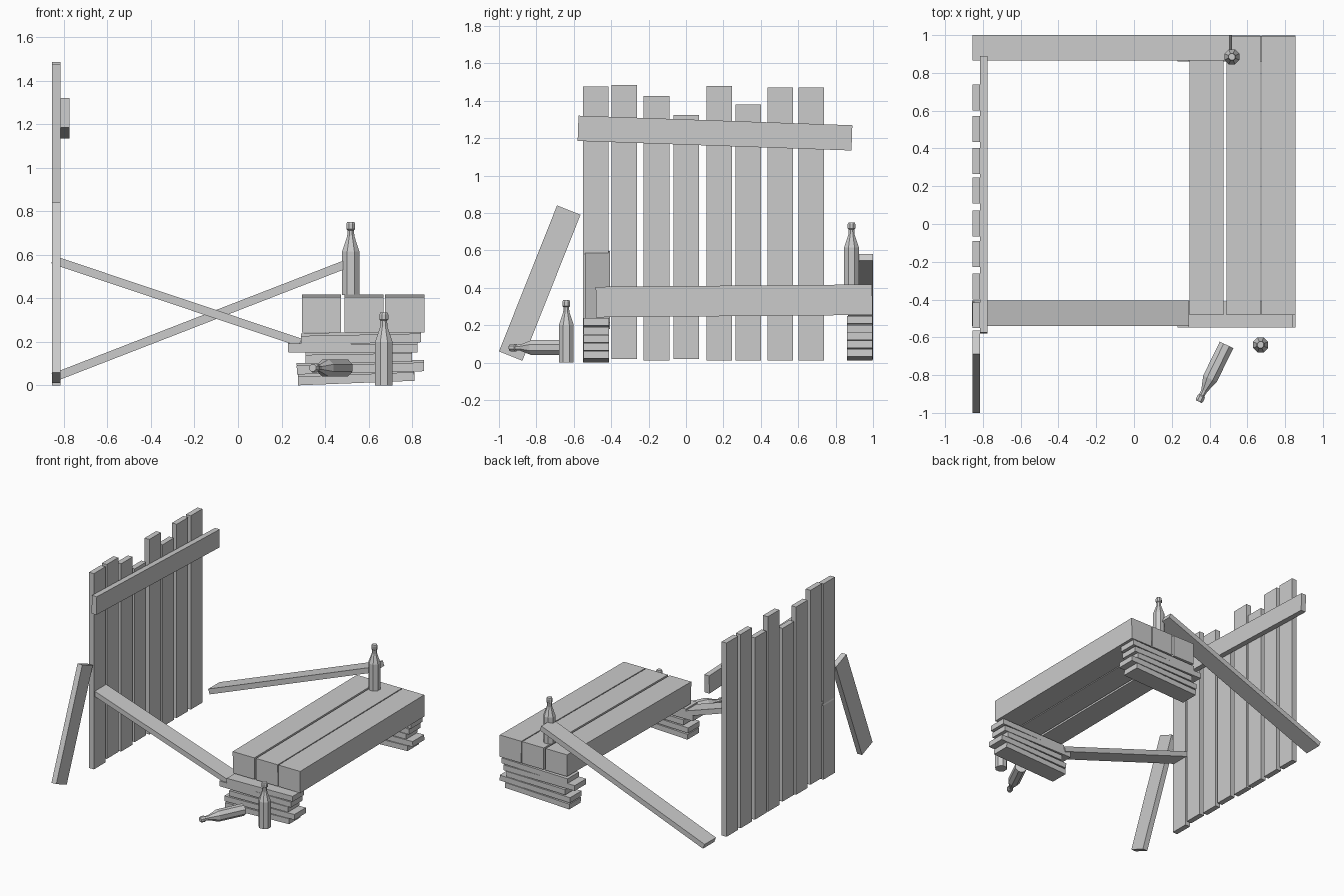
import bpy
import bmesh
from math import radians, cos, sin, pi, atan2
from mathutils import Vector

cube = bpy.data.objects.get("Cube")
if cube:
    bpy.data.objects.remove(cube, do_unlink=True)

GREY = (0.6, 0.6, 0.6, 1.0)
mat = bpy.data.materials.new("plain grey")
mat.use_nodes = True
mat.diffuse_color = GREY
mat.node_tree.nodes["Principled BSDF"].inputs["Base Color"].default_value = GREY


def finish(name, bm):
    bmesh.ops.recalc_face_normals(bm, faces=bm.faces)
    mesh = bpy.data.meshes.new(name)
    bm.to_mesh(mesh)
    bm.free()
    mesh.materials.append(mat)
    obj = bpy.data.objects.new(name, mesh)
    bpy.context.scene.collection.objects.link(obj)
    return obj


def plank(name, center, size, rot=(0, 0, 0)):
    """Box with the given centre, size and rotation in degrees."""
    bm = bmesh.new()
    bmesh.ops.create_cube(bm, size=1)
    bmesh.ops.scale(bm, vec=size, verts=bm.verts)
    obj = finish(name, bm)
    obj.location = center
    obj.rotation_euler = [radians(a) for a in rot]
    return obj


# Bottle profile: radius, height
BOTTLE = [(0.043, 0), (0.043, 0.2), (0.018, 0.27), (0.016, 0.297),
          (0.022, 0.302), (0.022, 0.325), (0.018, 0.335)]
SIDES = 8


def bottle(name, base, axis=(0, 0, 1)):
    bm = bmesh.new()
    rings = []
    for r, z in BOTTLE:
        angles = [2 * pi * (i + 0.5) / SIDES for i in range(SIDES)]
        rings.append([bm.verts.new((r * cos(a), r * sin(a), z)) for a in angles])
    for low, high in zip(rings, rings[1:]):
        for i in range(SIDES):
            j = (i + 1) % SIDES
            bm.faces.new((low[i], low[j], high[j], high[i]))
    bm.faces.new(rings[0][::-1])
    bm.faces.new(rings[-1])
    obj = finish(name, bm)
    obj.location = base
    obj.rotation_euler = Vector(axis).to_track_quat('Z', 'Y').to_euler()
    return obj


# Fence boards: y centre, bottom, top
boards = [(-0.483, 0.0, 1.475), (-0.33, 0.02, 1.485), (-0.158, 0.01, 1.425),
          (0.002, 0.02, 1.325), (0.178, 0.01, 1.48), (0.333, 0.01, 1.38),
          (0.503, 0.01, 1.47), (0.67, 0.01, 1.47)]
for n, (y, low, high) in enumerate(boards, 1):
    plank(f"fence_board_{n}", (-0.835, y, (low + high) / 2), (0.04, 0.137, high - low))
plank("fence_rail", (-0.795, 0.155, 1.227), (0.04, 1.465, 0.135), (-2, 0, 0))

# Loose boards
plank("leaning_board", (-0.835, -0.782, 0.425), (0.04, 0.135, 0.84), (-21.7, 0, 0))
plank("front_fallen_board", (-0.283, -0.473, 0.387), (1.2, 0.135, 0.038), (0, 18.5, 0))
plank("back_fallen_board", (-0.168, 0.933, 0.299), (1.46, 0.135, 0.039), (0, -21.2, 0))

# Bench top
for n, (x, w) in enumerate([(0.384, 0.18), (0.579, 0.18), (0.766, 0.18)], 1):
    plank(f"bench_beam_{n}", (x, 0.257, 0.33), (w, 1.478, 0.163), (0.5, 0, 0))

# Stacked supports: left x, right x, left height, right height
layers = [(0.275, 0.81, 0.02, 0.041), (0.27, 0.855, 0.07, 0.085),
          (0.31, 0.80, 0.12, 0.128), (0.23, 0.825, 0.172, 0.17),
          (0.29, 0.84, 0.207, 0.218)]
for side, y, lift in (("front", -0.48, 0), ("back", 0.928, 0.012)):
    for n, (x0, x1, z0, z1) in enumerate(layers, 1):
        tilt = -atan2(z1 - z0, x1 - x0) * 180 / pi
        plank(f"{side}_support_{n}", ((x0 + x1) / 2, y, (z0 + z1) / 2 + lift),
              (x1 - x0, 0.137, 0.04), (0, tilt, 0))

# Bottles
bottle("bench_bottle", (0.518, 0.885, 0.415))
bottle("standing_bottle", (0.67, -0.64, 0))
bottle("fallen_bottle", (0.49, -0.64, 0.08), (-0.44, -0.9, 0))
